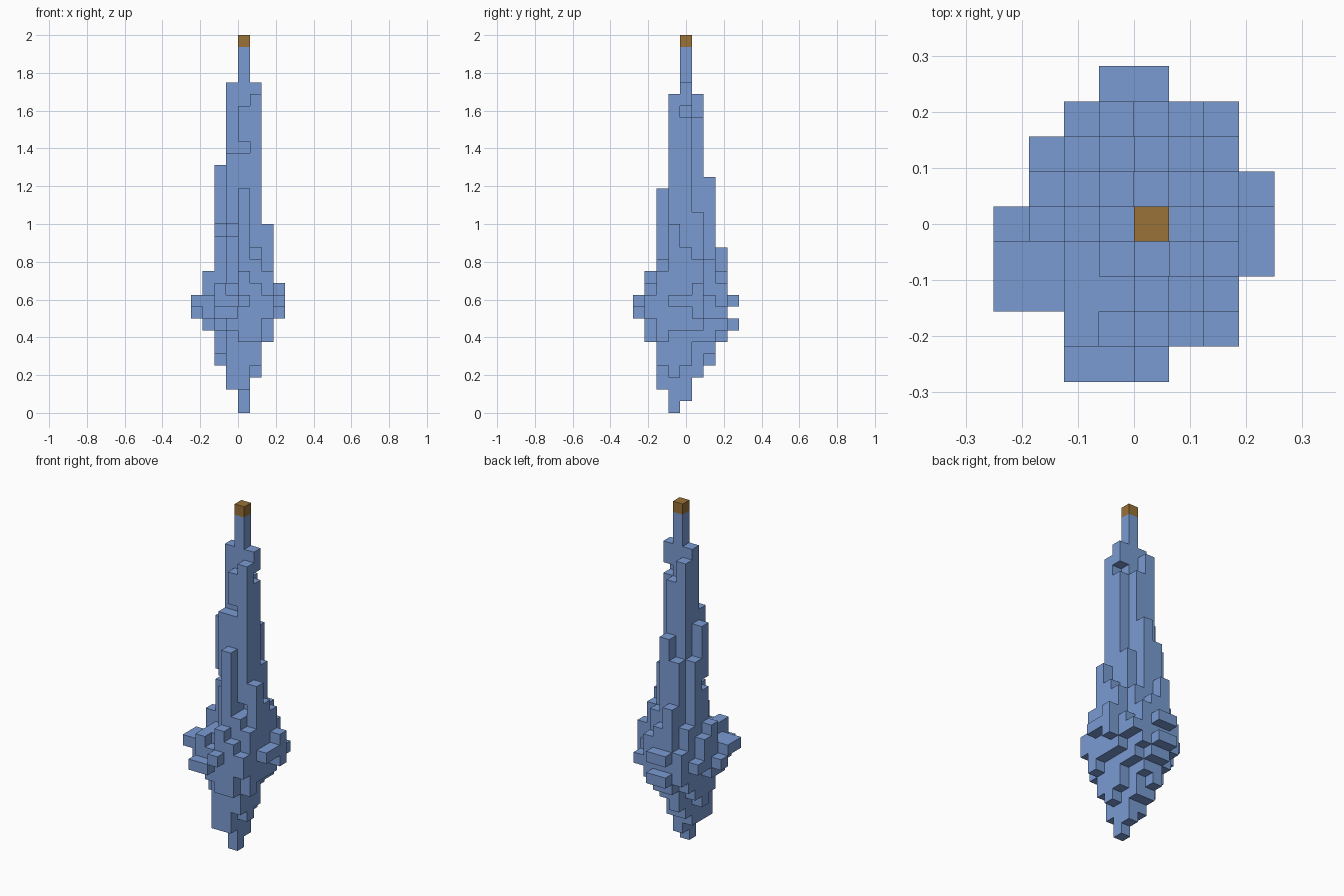
import bpy, bmesh
from mathutils import Vector

if "Cube" in bpy.data.objects:
    bpy.data.objects.remove(bpy.data.objects["Cube"], do_unlink=True)

CELL = 1 / 16
ORIGIN = Vector((-4, -4.5, 0))


def material(name, rgb):
    mat = bpy.data.materials.new(name)
    mat.use_nodes = True
    color = (*rgb, 1)
    mat.diffuse_color = color
    mat.node_tree.nodes["Principled BSDF"].inputs["Base Color"].default_value = color
    return mat


def box(i, j, low, high, wide=1, deep=1):
    return {(x, y, z) for x in range(i, i + wide)
            for y in range(j, j + deep) for z in range(low, high)}


def block_object(name, cells, solid, mat):
    """Skin a set of cubic cells, leaving out faces hidden inside solid."""
    bm = bmesh.new()
    for cell in sorted(cells):
        for axis in range(3):
            for sign in (-1, 1):
                step = Vector((0, 0, 0))
                step[axis] = sign
                if tuple(int(v) for v in Vector(cell) + step) in solid:
                    continue
                u, v = Vector((0, 0, 0)), Vector((0, 0, 0))
                u[(axis + 1) % 3] = v[(axis + 2) % 3] = 0.5
                mid = Vector(cell) + Vector((0.5, 0.5, 0.5)) + step / 2
                corners = [mid - u - v, mid + u - v, mid + u + v, mid - u + v]
                if sign < 0:
                    corners.reverse()
                bm.faces.new([bm.verts.new((c + ORIGIN) * CELL) for c in corners])
    bmesh.ops.remove_doubles(bm, verts=bm.verts, dist=CELL / 100)
    bmesh.ops.dissolve_limit(bm, angle_limit=0.01, verts=bm.verts, edges=bm.edges)
    mesh = bpy.data.meshes.new(name)
    bm.to_mesh(mesh)
    bm.free()
    mesh.materials.append(mat)
    obj = bpy.data.objects.new(name, mesh)
    bpy.context.collection.objects.link(obj)
    return obj


# Bulb: one letter per column (a = ground), front row first
TOPS = ["..lkmlk.", ".kllpnm.", ".klpppq.", ".mppppo.",
        ".lnpprn.", ".jmpnnk.", "..komlj."]
BOTTOMS = ["..ihggi.", ".ihcceg.", ".hfcadh.", ".hecbeh.",
           ".ifddgh.", ".igefgi.", "..hgghi."]
cells = set()
for row, (tops, bottoms) in enumerate(zip(TOPS, BOTTOMS)):
    for col, (top, bottom) in enumerate(zip(tops, bottoms)):
        if top != ".":
            cells |= box(col, row + 1, ord(bottom) - ord("a"), ord(top) - ord("a"))

# Spire: tall columns as (x, y, top)
for i, j, top in [(4, 4, 31), (3, 4, 28), (5, 4, 28), (5, 3, 27), (3, 5, 27),
                  (4, 3, 26), (4, 5, 25), (3, 3, 22), (2, 4, 21), (4, 6, 20),
                  (4, 2, 19), (3, 6, 18), (2, 5, 18), (5, 5, 17)]:
    cells |= box(i, j, 10, top)

# Notches in the spire
cells -= box(5, 4, 25, 26) | box(4, 3, 22, 23)
cells -= box(2, 4, 15, 16) | box(3, 3, 15, 16) | box(5, 3, 13, 14)

# Ledges around the widest part
cells |= box(2, 0, 8, 9, wide=2) | box(4, 0, 9, 10)
cells |= box(3, 8, 7, 8, wide=2) | box(3, 8, 9, 10, wide=2)
cells |= box(0, 2, 9, 10, deep=2) | box(0, 4, 8, 9)
cells |= box(7, 3, 9, 10, deep=2) | box(7, 5, 8, 11)

# Tip cap
cap = box(4, 4, 31, 32)

solid = cells | cap
block_object("crystal_body", cells, solid, material("soft blue", (0.195, 0.33, 0.65)))
block_object("tip_cap", cap, solid, material("brown", (0.32, 0.165, 0.038)))
